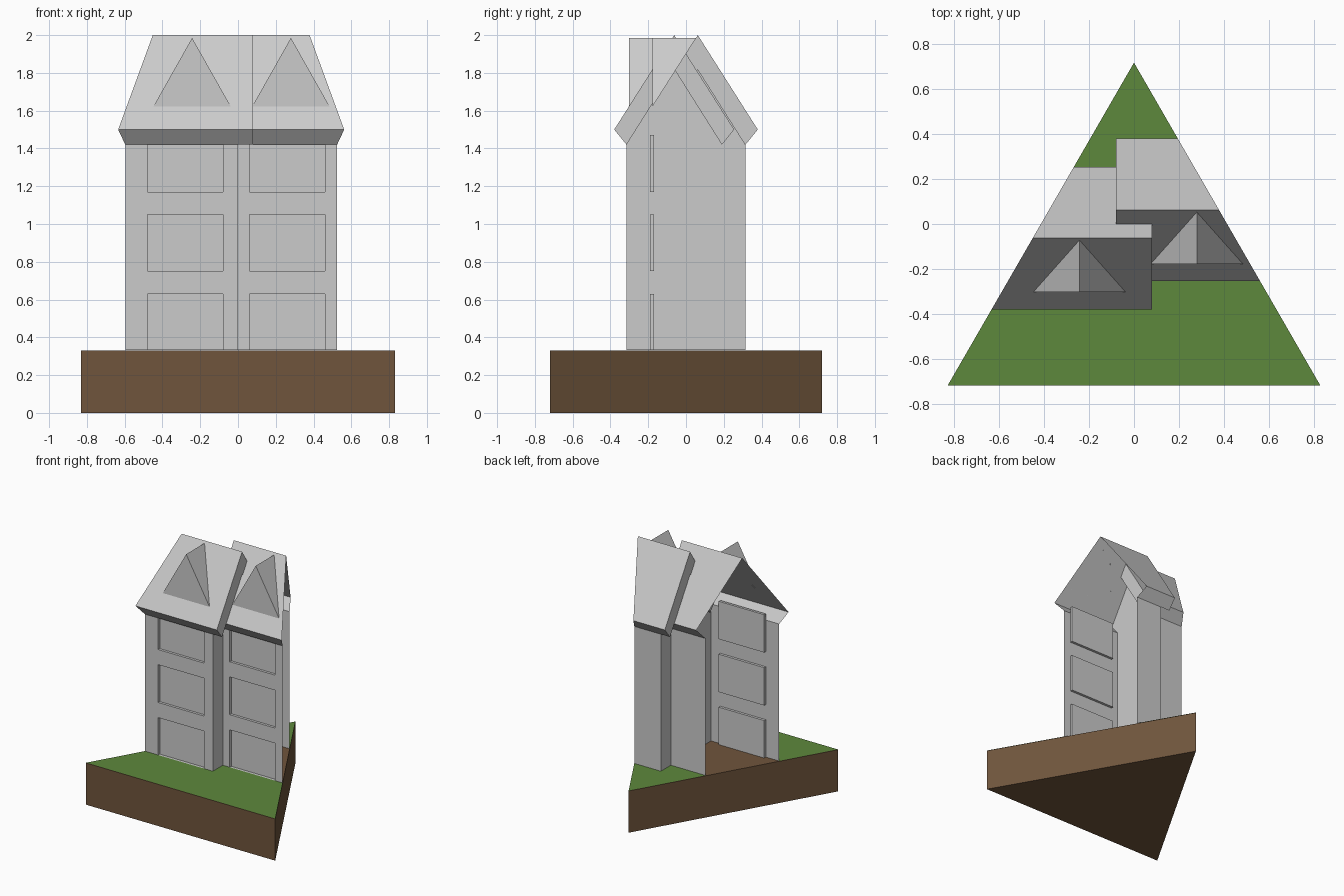
import bpy, bmesh
from mathutils import Vector

if "Cube" in bpy.data.objects:
    bpy.data.objects.remove(bpy.data.objects["Cube"])

W, D, G = 0.83, 0.719, 0.333          # tile half width, half depth, ground height
WALL_TOP, EAVE_Z, RIDGE_Z = 1.42, 1.5, 2.0
WALL, EAVE = 0.2525, 0.3175           # half depths of walls and roof
INNER_Z = 1.82                        # underside of the ridge
FAR = 0.9                             # houses run past the tile, then get trimmed


def material(name, colour):
    m = bpy.data.materials.new(name)
    m.diffuse_color = (*colour, 1)
    m.use_nodes = True
    m.node_tree.nodes["Principled BSDF"].inputs["Base Color"].default_value = m.diffuse_color
    return m


soil_mat = material("soil", (0.16, 0.09, 0.045))
grass_mat = material("grass", (0.11, 0.25, 0.045))


def sheet(name, faces, trim=True, mat=None):
    """Object from polygons, optionally trimmed to the triangular tile."""
    bm = bmesh.new()
    for f in faces:
        bm.faces.new([bm.verts.new(p) for p in f])
    bmesh.ops.remove_doubles(bm, verts=bm.verts[:], dist=1e-5)
    bmesh.ops.recalc_face_normals(bm, faces=bm.faces[:])
    if trim:
        for side in (-1, 1):
            bmesh.ops.bisect_plane(
                bm, geom=bm.verts[:] + bm.edges[:] + bm.faces[:], dist=1e-6,
                plane_co=(0, D, 0), plane_no=Vector((side * 2 * D, W, 0)),
                clear_outer=True)
    me = bpy.data.meshes.new(name)
    bm.to_mesh(me)
    bm.free()
    ob = bpy.data.objects.new(name, me)
    bpy.context.collection.objects.link(ob)
    if mat:
        me.materials.append(mat)
    return ob


def rect(x0, x1, y0, y1, z):
    return [(x0, y0, z), (x1, y0, z), (x1, y1, z), (x0, y1, z)]


def wall(x0, x1, y, z0, z1):
    return [(x0, y, z0), (x1, y, z0), (x1, y, z1), (x0, y, z1)]


def strip(path, x0, x1):
    """Sweep a (y, z) path along x."""
    return [[(x0, *a), (x1, *a), (x1, *b), (x0, *b)] for a, b in zip(path, path[1:])]


# soil block
tri = [(-W, -D), (W, -D), (0, D)]
sides = [[(*a, 0), (*b, 0), (*b, G - 0.002), (*a, G - 0.002)]
         for a, b in zip(tri, tri[1:] + tri[:1])]
caps = [[(*p, z) for p in tri] for z in (0, G - 0.002)]
sheet("soil_block", sides + caps, False, soil_mat)

# lawn with the house footprints left open
lawn = []
for s, yc in ((-1, -0.0625), (1, 0.0625)):
    a, b = sorted((0, s * FAR))
    lawn += [rect(a, b, -D, yc - WALL, G), rect(a, b, yc + WALL, D + 0.1, G)]
sheet("lawn", lawn, True, grass_mat)


def house(name, s, yc, win, dormer_x):
    far = s * FAR
    yf, yb = yc - WALL, yc + WALL

    # front wall: frame cells around three recessed windows
    faces = []
    xs = [far, win[0], win[1], 0] if s < 0 else [0, win[0], win[1], far]
    zs = [G, 0.63, 0.75, 1.05, 1.17, WALL_TOP]
    for i in range(3):
        for j in range(5):
            if not (i == 1 and j % 2 == 0):
                faces.append(wall(xs[i], xs[i + 1], yf, zs[j], zs[j + 1]))
    sheet(name + "_front_wall", faces)
    x0, x1 = win
    yr = yf + 0.02
    panes = []
    for z0, z1 in ((G, 0.63), (0.75, 1.05), (1.17, 1.47)):
        panes.append(wall(x0, x1, yr, z0, z1))
        panes += [rect(x0, x1, yf, yr, z) for z in (z0, z1)]
        panes += [[(x, yf, z0), (x, yr, z0), (x, yr, z1), (x, yf, z1)] for x in win]
    sheet(name + "_windows", panes)

    # back wall and gable wall
    sheet(name + "_back_wall", [wall(far, 0, yb, G, WALL_TOP)])
    gable = [(yf, G), (yb, G), (yb, WALL_TOP), (yc, INNER_Z), (yf, WALL_TOP)]
    sheet(name + "_gable_wall", [[(0, *p) for p in gable]])

    # roof: outer skin with eave lips, thick overhanging end
    end = -s * 0.08
    outer = [(yf, WALL_TOP), (yc - EAVE, EAVE_Z), (yc, RIDGE_Z),
             (yc + EAVE, EAVE_Z), (yb, WALL_TOP)]
    inner = [(yf, WALL_TOP), (yc, INNER_Z), (yb, WALL_TOP)]
    faces = strip(outer, far, end) + strip(inner, 0, end)
    faces += [[(end, *p) for p in (outer[0], outer[1], outer[2], inner[1])],
              [(end, *p) for p in (inner[1], outer[2], outer[3], outer[4])]]
    sheet(name + "_roof", faces)

    # dormer: upright triangle running back into the roof
    y, h = yc - 0.24, 0.205
    left, right = (dormer_x - h, y, 1.622), (dormer_x + h, y, 1.622)
    top, back = (dormer_x, y, 1.985), (dormer_x, yc - 0.009, 1.985)
    sheet(name + "_dormer", [[left, right, top], [left, top, back], [right, back, top]])


house("left_house", -1, -0.0625, (-0.48, -0.08), -0.243)
house("right_house", 1, 0.0625, (0.06, 0.46), 0.28)
